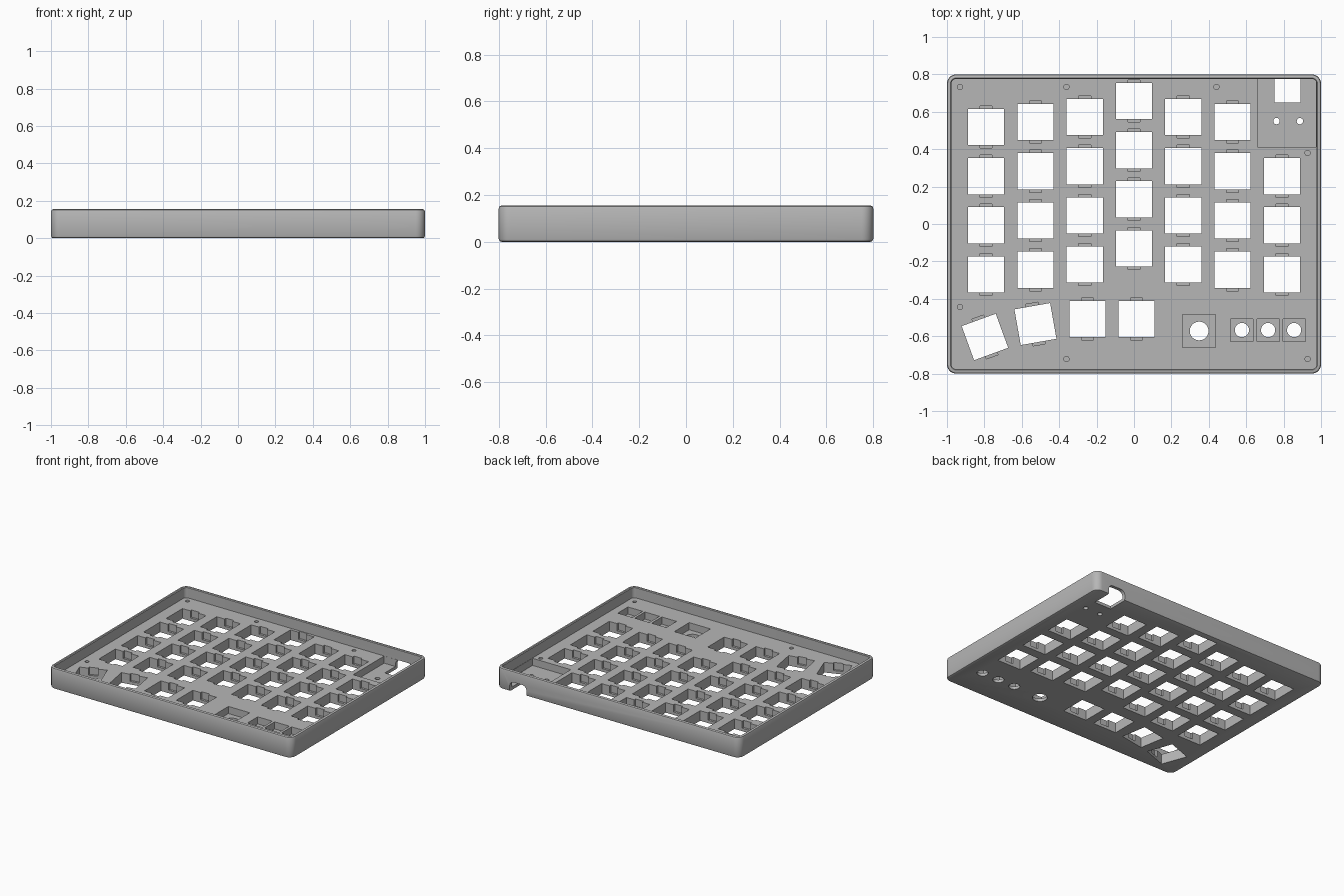
import bpy, bmesh, math
from mathutils import Matrix, Vector

if "Cube" in bpy.data.objects:
    bpy.data.objects.remove(bpy.data.objects["Cube"])

grey = bpy.data.materials.new("mid_grey")
grey.diffuse_color = (0.47, 0.47, 0.47, 1)
grey.use_nodes = True
grey.node_tree.nodes["Principled BSDF"].inputs["Base Color"].default_value = grey.diffuse_color

FLOOR = 0.075   # inner face of the plate
SKIN = 0.022    # thin outer face left below the pockets
HX, HY, RAD = 1.0, 0.8, 0.05


def rounded_rect(inset, z):
    r, pts = RAD - inset, []
    for i, (sx, sy) in enumerate([(1, 1), (-1, 1), (-1, -1), (1, -1)]):
        for k in range(9):
            a = math.radians(90 * i + 90 * k / 8)
            pts.append((sx * (HX - RAD) + r * math.cos(a),
                        sy * (HY - RAD) + r * math.sin(a), z))
    return pts


def finish(bm, name):
    bmesh.ops.recalc_face_normals(bm, faces=bm.faces)
    mesh = bpy.data.meshes.new(name)
    bm.to_mesh(mesh)
    bm.free()
    ob = bpy.data.objects.new(name, mesh)
    bpy.context.collection.objects.link(ob)
    return ob


def box(bm, x, y, w, d, z0, z1, angle=0):
    m = (Matrix.Translation((x, y, (z0 + z1) / 2))
         @ Matrix.Rotation(math.radians(angle), 4, 'Z')
         @ Matrix.Diagonal((w, d, z1 - z0, 1)))
    bmesh.ops.create_cube(bm, size=1, matrix=m)


def cylinder(bm, x, y, r, z0, z1):
    bmesh.ops.create_cone(bm, cap_ends=True, segments=32, radius1=r, radius2=r,
                          depth=z1 - z0,
                          matrix=Matrix.Translation((x, y, (z0 + z1) / 2)))


# Tray: stacked rounded outlines with softened rim and base edges
bm = bmesh.new()
profile = [(0.012, 0), (0.0035, 0.0035), (0, 0.012), (0, 0.143), (0.0035, 0.1515),
           (0.012, 0.155), (0.019, 0.155), (0.024, 0.150), (0.024, FLOOR)]
rings = [[bm.verts.new(p) for p in rounded_rect(i, z)] for i, z in profile]
for a, b in zip(rings, rings[1:]):
    n = len(a)
    for k in range(n):
        bm.faces.new((a[k], a[(k + 1) % n], b[(k + 1) % n], b[k]))
bm.faces.new(rings[0])
bm.faces.new(rings[-1])
tray = finish(bm, "keyboard_tray")
tray.data.materials.append(grey)

# Key positions: staggered columns of four, plus the thumb row
PITCH = 0.263
keys = []
for x, top, count in [(-0.791, 0.519, 4), (-0.527, 0.545, 4), (-0.263, 0.572, 4),
                      (0, 0.658, 4), (0.263, 0.572, 4), (0.527, 0.545, 4),
                      (0.791, 0.256, 3)]:
    keys += [(x, top - PITCH * r, 0) for r in range(count)]
keys += [(-0.797, -0.604, 20), (-0.527, -0.535, 10), (-0.249, -0.508, 0), (0.013, -0.508, 0)]

# Square key holes right through
holes = bmesh.new()
for x, y, a in keys:
    box(holes, x, y, 0.194, 0.194, -0.1, 0.12, a)

# Clip notches, cut from the inside only
notches = bmesh.new()
for x, y, a in keys:
    box(notches, x, y, 0.066, 0.226, SKIN, 0.12, a)

# Pockets for the controller, knob and buttons
buttons = [(0.577, -0.567), (0.717, -0.567), (0.856, -0.567)]
pockets = bmesh.new()
box(pockets, 0.8165, 0.5935, 0.315, 0.363, SKIN, 0.12)
box(pockets, 0.348, -0.572, 0.175, 0.175, SKIN, 0.12)
for x, y in buttons:
    box(pockets, x, y, 0.12, 0.12, SKIN, 0.12)

# Round bores and blind screw holes
bores = bmesh.new()
cylinder(bores, 0.348, -0.572, 0.05, -0.1, 0.11)
for x, y in buttons:
    cylinder(bores, x, y, 0.038, -0.1, 0.11)
for x in (0.762, 0.887):
    cylinder(bores, x, 0.55, 0.017, -0.1, 0.11)
for x, y in [(-0.93, 0.733), (-0.361, 0.733), (0.441, 0.733), (0.928, 0.38),
             (-0.93, -0.444), (-0.361, -0.722), (0.928, -0.722)]:
    cylinder(bores, x, y, 0.014, SKIN, 0.11)

# Cable port: round-shouldered slot through the floor and back wall
port = bmesh.new()
outline = [(0.752, -0.1), (0.89, -0.1)]
for cx, start in ((0.855, 0), (0.787, 90)):
    for k in range(7):
        t = math.radians(start + 15 * k)
        outline.append((cx + 0.035 * math.cos(t), 0.04 + 0.035 * math.sin(t)))
face = port.faces.new([port.verts.new((x, 0.65, z)) for x, z in outline])
ext = bmesh.ops.extrude_face_region(port, geom=[face])
bmesh.ops.translate(port, vec=Vector((0, 0.3, 0)),
                    verts=[v for v in ext["geom"] if isinstance(v, bmesh.types.BMVert)])

# Cut everything out of the tray
bpy.context.view_layer.objects.active = tray
tray.select_set(True)
for bm, name in [(holes, "key_hole_cutter"), (notches, "notch_cutter"),
                 (pockets, "pocket_cutter"), (bores, "bore_cutter"), (port, "port_cutter")]:
    cutter = finish(bm, name)
    cutter.hide_render = True
    mod = tray.modifiers.new(name, 'BOOLEAN')
    mod.operation, mod.solver, mod.object = 'DIFFERENCE', 'EXACT', cutter
    bpy.ops.object.modifier_apply(modifier=mod.name)
    bpy.data.objects.remove(cutter)
bpy.ops.object.shade_smooth_by_angle(angle=math.radians(30))
